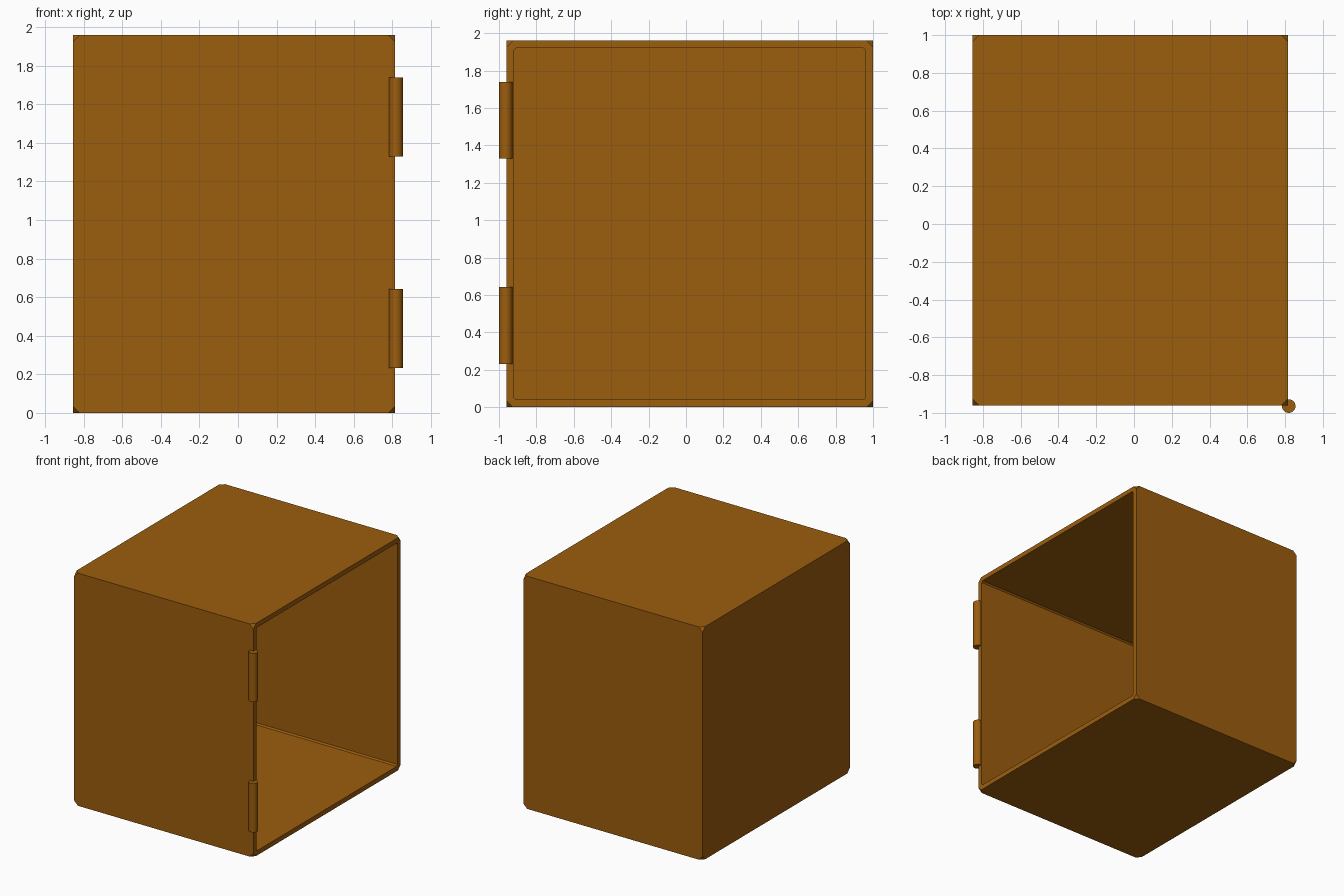
import bpy, bmesh
from mathutils import Vector, Matrix

if "Cube" in bpy.data.objects:
    bpy.data.objects.remove(bpy.data.objects["Cube"], do_unlink=True)

# Single warm brown finish
brown = bpy.data.materials.new("warm_brown")
brown.use_nodes = True
colour = (0.33, 0.11, 0.004, 1)
brown.diffuse_color = colour
brown.node_tree.nodes["Principled BSDF"].inputs["Base Color"].default_value = colour


def add_object(name, bm):
    mesh = bpy.data.meshes.new(name)
    bm.normal_update()
    bm.to_mesh(mesh)
    bm.free()
    mesh.materials.append(brown)
    obj = bpy.data.objects.new(name, mesh)
    bpy.context.collection.objects.link(obj)
    return obj


# Box shell: block with clipped corners, hollowed out from its +x side
low, high = Vector((-0.855, -0.96, 0)), Vector((0.815, 1.0, 1.96))
wall = 0.04
size = high - low
bm = bmesh.new()
bmesh.ops.create_cube(bm, size=1, matrix=Matrix.Translation((low + high) / 2)
                      @ Matrix.Diagonal((*size, 1)))
bmesh.ops.bevel(bm, geom=bm.verts[:], offset=0.035, segments=1,
                affect='VERTICES')
bm.normal_update()
opening = max(bm.faces, key=lambda f: f.normal.x * f.calc_area())
bmesh.ops.inset_region(bm, faces=[opening], thickness=wall, use_even_offset=True)
inner = bmesh.ops.extrude_discrete_faces(bm, faces=[opening])["faces"][0]
bmesh.ops.translate(bm, verts=inner.verts[:], vec=(wall - size.x, 0, 0))
add_object("box_shell", bm)

# Hinge barrels on the front edge of the opening
for name, z in (("lower_hinge", 0.437), ("upper_hinge", 1.535)):
    bm = bmesh.new()
    bmesh.ops.create_cone(bm, cap_ends=True, segments=32, radius1=0.036,
                          radius2=0.036, depth=0.41,
                          matrix=Matrix.Translation((0.819, -0.964, z)))
    hinge = add_object(name, bm)
    bpy.ops.object.select_all(action='DESELECT')
    hinge.select_set(True)
    bpy.context.view_layer.objects.active = hinge
    bpy.ops.object.shade_smooth_by_angle()
